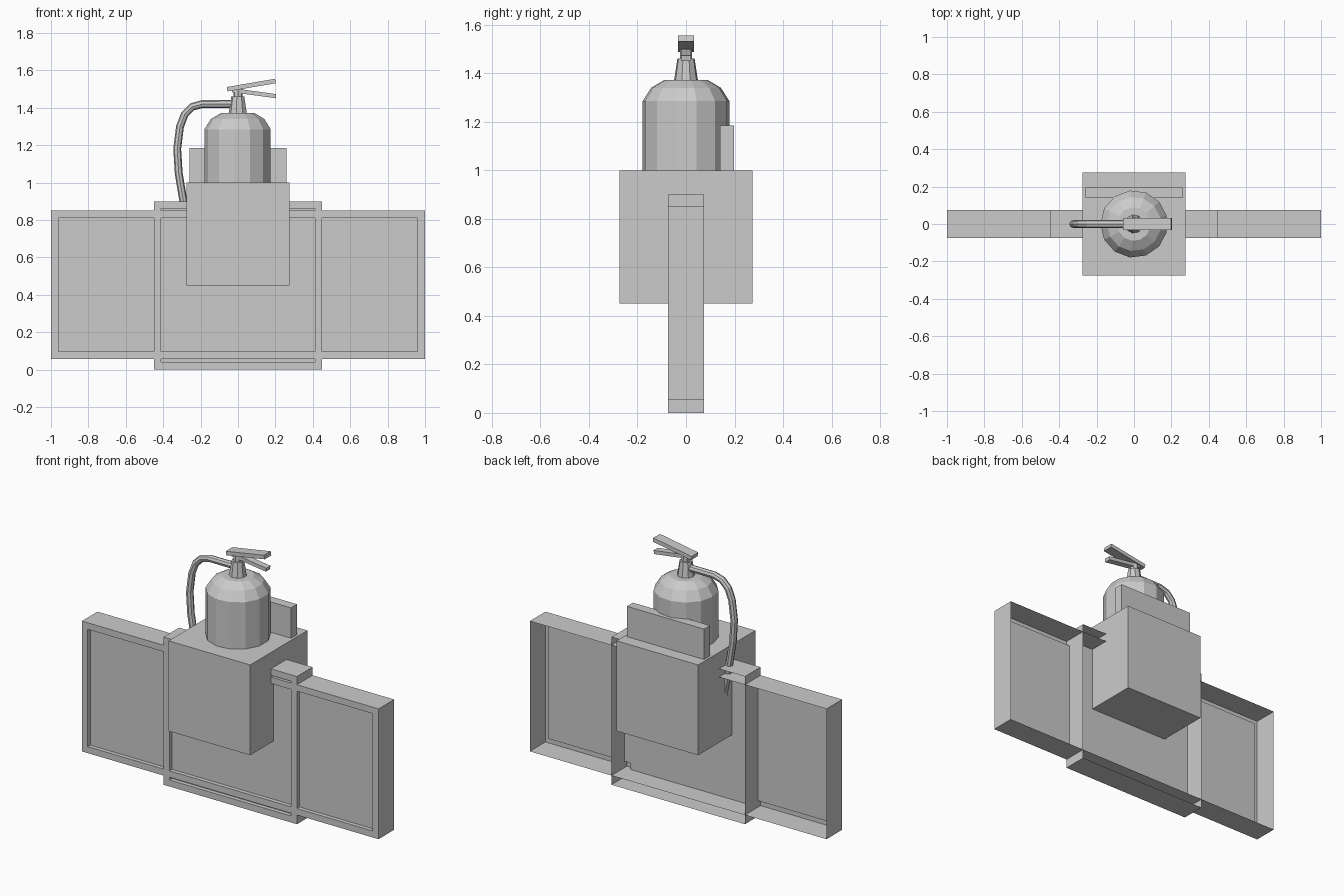
import bpy, bmesh
from math import cos, sin, pi, atan2, hypot
from mathutils import Matrix, Vector

if "Cube" in bpy.data.objects:
    bpy.data.objects.remove(bpy.data.objects["Cube"])


def finish(name, bm):
    mesh = bpy.data.meshes.new(name)
    bm.to_mesh(mesh)
    bm.free()
    obj = bpy.data.objects.new(name, mesh)
    bpy.context.collection.objects.link(obj)
    return obj


def make_box(bm, lo, hi, matrix=Matrix()):
    lo, hi = Vector(lo), Vector(hi)
    size = Matrix.Diagonal((*(hi - lo), 1))
    bmesh.ops.create_cube(bm, size=1, matrix=matrix @ Matrix.Translation((lo + hi) / 2) @ size)


def box(name, lo, hi):
    bm = bmesh.new()
    make_box(bm, lo, hi)
    return finish(name, bm)


def tray(name, half_x, z0, z1):
    """Thin shell open at the back, with a framed recess in the front."""
    bm = bmesh.new()
    make_box(bm, (-half_x, -0.075, z0), (half_x, 0.075, z1))
    bm.normal_update()
    front = [f for f in bm.faces if f.normal.y < -0.9]
    back = [f for f in bm.faces if f.normal.y > 0.9]
    bmesh.ops.delete(bm, geom=back, context='FACES_ONLY')
    bmesh.ops.inset_region(bm, faces=front, thickness=0.056)
    # separate ledge walls by insetting again with no width, then pushing in
    rim = bmesh.ops.extrude_discrete_faces(bm, faces=front)['faces']
    bmesh.ops.translate(bm, vec=(0, 0.025, 0), verts=rim[0].verts[:])
    return finish(name, bm)


def lathe(name, profile, sides):
    bm = bmesh.new()
    rings = [[bm.verts.new((r * cos(pi + 2 * pi * i / sides), r * sin(pi + 2 * pi * i / sides), z))
              for i in range(sides)] for r, z in profile]
    for a, b in zip(rings, rings[1:]):
        for i in range(sides):
            j = (i + 1) % sides
            bm.faces.new((a[i], a[j], b[j], b[i]))
    bm.faces.new(rings[0][::-1])
    bm.faces.new(rings[-1])
    return finish(name, bm)


def lever(name, start, end, half_width, thick):
    (x0, z0), (x1, z1) = start, end
    turn = Matrix.Translation((x0, 0, z0)) @ Matrix.Rotation(-atan2(z1 - z0, x1 - x0), 4, 'Y')
    bm = bmesh.new()
    make_box(bm, (0, -half_width, -thick / 2), (hypot(x1 - x0, z1 - z0), half_width, thick / 2), turn)
    return finish(name, bm)


# framed panels: one long, one taller in the middle
tray("long_panel", 1.0, 0.056, 0.85)
tray("middle_panel", 0.45, 0.0, 0.9)

# pedestal block and the board standing on it
box("pedestal", (-0.275, -0.275, 0.45), (0.275, 0.275, 1.0))
box("back_board", (-0.26, 0.14, 1.0), (0.26, 0.198, 1.185))

# extinguisher tank, neck and valve
lathe("tank", [(0.18, 1.0), (0.18, 1.285), (0.145, 1.34), (0.09, 1.372)], 13)
lathe("neck", [(0.05, 1.37), (0.036, 1.46)], 9)
lathe("valve_stem", [(0.025, 1.455), (0.025, 1.505)], 8)

# squeeze levers
lever("upper_lever", (-0.058, 1.499), (0.2, 1.543), 0.032, 0.024)
lever("lower_lever", (-0.03, 1.494), (0.203, 1.462), 0.02, 0.022)

# hose bending down beside the tank into the pedestal
path = [(-0.02, 1.42), (-0.19, 1.42), (-0.245, 1.405), (-0.285, 1.365), (-0.31, 1.30),
        (-0.325, 1.18), (-0.317, 1.05), (-0.292, 0.90), (-0.25, 0.68)]
curve = bpy.data.curves.new("hose", 'CURVE')
curve.dimensions = '3D'
curve.bevel_depth = 0.021
curve.bevel_resolution = 2
curve.use_fill_caps = True
spline = curve.splines.new('POLY')
spline.points.add(len(path) - 1)
for p, (x, z) in zip(spline.points, path):
    p.co = (x, 0, z, 1)
spline.use_smooth = False
hose = bpy.data.objects.new("hose", curve)
bpy.context.collection.objects.link(hose)
bpy.context.view_layer.objects.active = hose
hose.select_set(True)
bpy.ops.object.convert(target='MESH')
